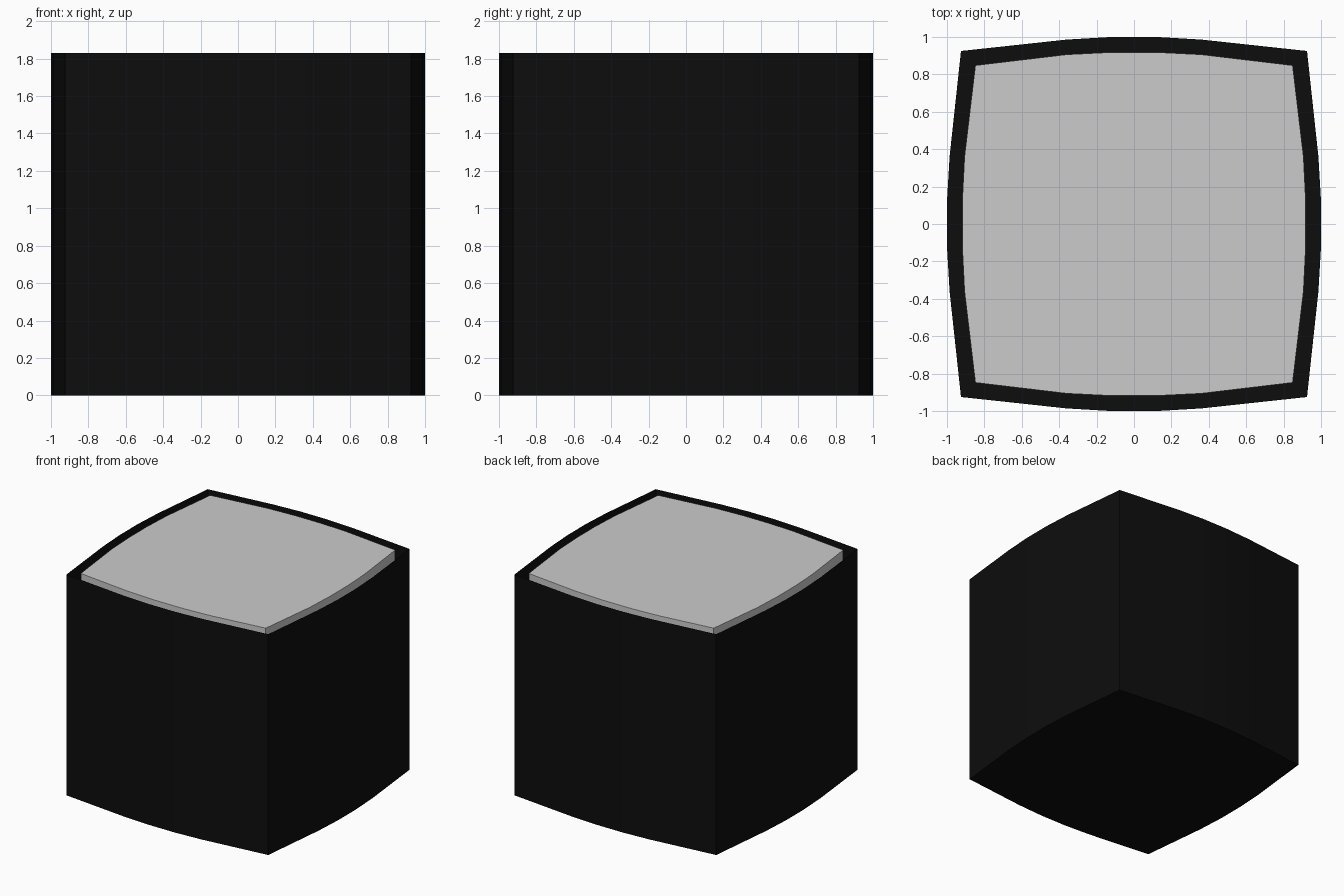
import bpy, bmesh
from mathutils import Matrix

if "Cube" in bpy.data.objects:
    bpy.data.objects.remove(bpy.data.objects["Cube"])

HEIGHT = 1.83


def outline(corner, shoulder, middle):
    """Bulged square: one side's points, turned four times."""
    side = [(-corner, -corner), (-0.36, -shoulder), (-0.12, -middle),
            (0.12, -middle), (0.36, -shoulder)]
    pts = []
    for k in range(4):
        for x, y in side:
            for _ in range(k):
                x, y = -y, x
            pts.append((x, y))
    return pts


def prism(name, pts, z0, z1, open_top=False):
    bm = bmesh.new()
    low = [bm.verts.new((x, y, z0)) for x, y in pts]
    high = [bm.verts.new((x, y, z1)) for x, y in pts]
    n = len(pts)
    for i in range(n):
        j = (i + 1) % n
        bm.faces.new((low[i], low[j], high[j], high[i]))
    bm.faces.new(low[::-1])
    if not open_top:
        bm.faces.new(high)
    mesh = bpy.data.meshes.new(name)
    bm.to_mesh(mesh)
    bm.free()
    obj = bpy.data.objects.new(name, mesh)
    bpy.context.collection.objects.link(obj)
    return obj


# Black thin shell, open at the top
black = bpy.data.materials.new("black")
black.diffuse_color = (0.004, 0.004, 0.004, 1)
black.use_nodes = True
black.node_tree.nodes["Principled BSDF"].inputs["Base Color"].default_value = black.diffuse_color
shell = prism("outer_shell", outline(0.925, 0.986, 1.0), 0, HEIGHT, open_top=True)
shell.data.materials.append(black)

# Grey block standing inside the shell with a gap all round
prism("inner_block", outline(0.848, 0.906, 0.918), 0.005, HEIGHT)
